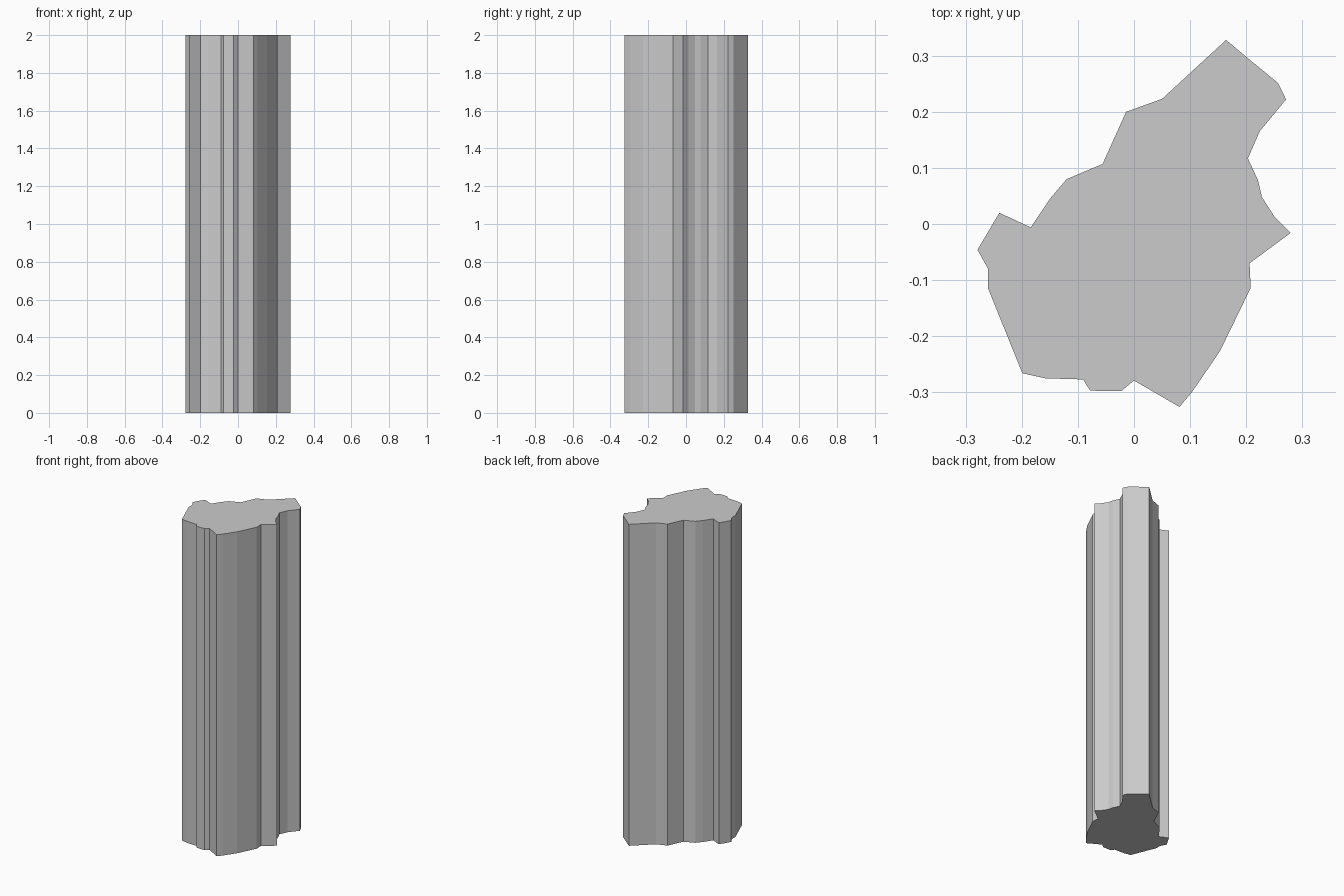
import bpy
import bmesh

if "Cube" in bpy.data.objects:
    bpy.data.objects.remove(bpy.data.objects["Cube"])

HEIGHT = 2.0

# Irregular rock outline seen from above, clockwise from the rear tip
OUTLINE = [
    (.164, .328), (.200, .298), (.257, .251), (.271, .222), (.224, .165),
    (.203, .117), (.221, .078), (.228, .048), (.251, .012), (.279, -.016),
    (.206, -.070), (.208, -.114), (.153, -.227), (.103, -.300), (.081, -.326),
    (.000, -.279), (-.023, -.298), (-.078, -.297), (-.091, -.277),
    (-.158, -.275), (-.199, -.266), (-.260, -.115), (-.260, -.080),
    (-.279, -.046), (-.240, .020), (-.184, -.006), (-.149, .046),
    (-.120, .080), (-.056, .107), (-.014, .200), (.050, .223),
]


def extrude_outline(name, outline, height):
    """Straight, flat-shaded prism standing on z = 0."""
    bm = bmesh.new()
    base = bm.faces.new([bm.verts.new((x, y, 0)) for x, y in outline])
    ext = bmesh.ops.extrude_face_region(bm, geom=[base], use_keep_orig=True)
    top = [e for e in ext["geom"] if isinstance(e, bmesh.types.BMVert)]
    bmesh.ops.translate(bm, verts=top, vec=(0, 0, height))
    bmesh.ops.recalc_face_normals(bm, faces=bm.faces[:])
    mesh = bpy.data.meshes.new(name)
    bm.to_mesh(mesh)
    bm.free()
    obj = bpy.data.objects.new(name, mesh)
    bpy.context.collection.objects.link(obj)
    return obj


# Tall jagged pillar
extrude_outline("jagged_pillar", OUTLINE, HEIGHT)
